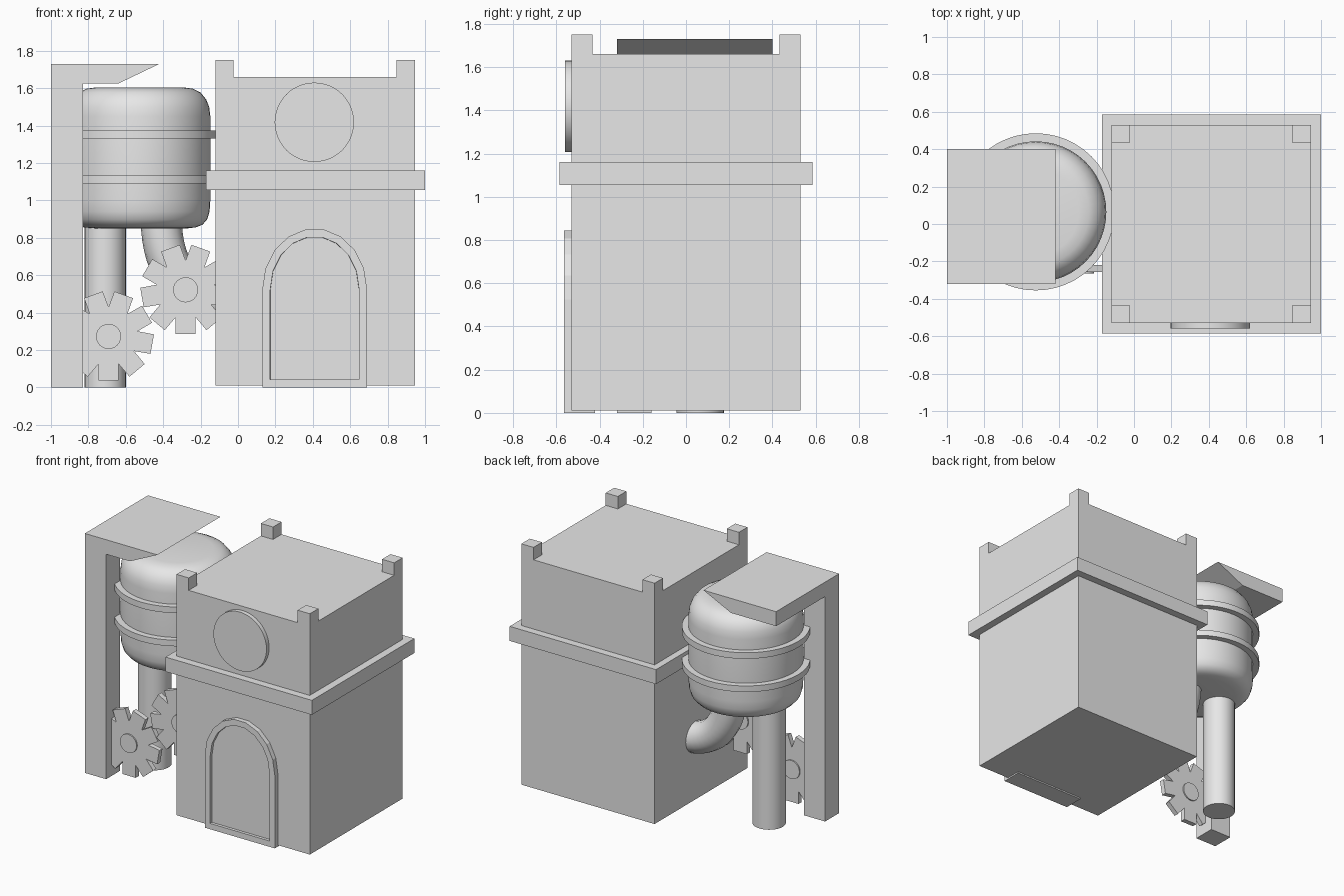
import bpy, bmesh, math

cube = bpy.data.objects.get("Cube")
if cube:
    bpy.data.objects.remove(cube, do_unlink=True)

# Single plain grey for everything
GREY = (0.8, 0.8, 0.8, 1)
grey = bpy.data.materials.new("plain grey")
grey.use_nodes = True
grey.diffuse_color = GREY
grey.node_tree.nodes["Principled BSDF"].inputs["Base Color"].default_value = GREY


def finish(bm, name, smooth=False):
    bmesh.ops.recalc_face_normals(bm, faces=bm.faces)
    mesh = bpy.data.meshes.new(name)
    bm.to_mesh(mesh)
    bm.free()
    mesh.materials.append(grey)
    ob = bpy.data.objects.new(name, mesh)
    bpy.context.collection.objects.link(ob)
    if smooth:
        shade(ob)
    return ob


def shade(ob):
    bpy.ops.object.select_all(action='DESELECT')
    ob.select_set(True)
    bpy.context.view_layer.objects.active = ob
    bpy.ops.object.shade_smooth_by_angle(angle=math.radians(35))


def prism_mesh(points, y0, y1):
    """Extrude an x-z outline from y0 to y1; returns the mesh and its y0 face."""
    bm = bmesh.new()
    front = bm.faces.new([bm.verts.new((x, y0, z)) for x, z in points])
    back = [bm.verts.new((x, y1, z)) for x, z in points]
    bm.faces.new(back[::-1])
    n = len(points)
    for i in range(n):
        j = (i + 1) % n
        bm.faces.new((front.verts[i], front.verts[j], back[j], back[i]))
    bmesh.ops.recalc_face_normals(bm, faces=bm.faces)
    return bm, front


def prism(name, points, y0, y1, smooth=False):
    return finish(prism_mesh(points, y0, y1)[0], name, smooth)


def box(name, x0, x1, y0, y1, z0, z1):
    return prism(name, [(x0, z0), (x1, z0), (x1, z1), (x0, z1)], y0, y1)


def circle(cx, cz, r, n):
    return [(cx + r * math.cos(math.tau * i / n), cz + r * math.sin(math.tau * i / n))
            for i in range(n)]


def lathe(name, profile, cx, cy, steps=48):
    """Spin an (r, z) profile around a vertical axis."""
    bm = bmesh.new()
    verts = [bm.verts.new((cx + r, cy, z)) for r, z in profile]
    edges = [bm.edges.new(pair) for pair in zip(verts, verts[1:])]
    bmesh.ops.spin(bm, geom=verts + edges, cent=(cx, cy, 0), axis=(0, 0, 1),
                   angle=math.tau, steps=steps, use_duplicate=False)
    bmesh.ops.remove_doubles(bm, verts=bm.verts, dist=0.0005)
    return finish(bm, name, True)


# Tower body, band and corner posts
X0, X1, Y = -0.12, 0.945, 0.53
box("tower_body", X0, X1, -Y, Y, 0.01, 1.66)
box("tower_band", X0 - 0.05, X1 + 0.055, -0.585, 0.585, 1.055, 1.16)
S = 0.097
for side, x in (("right", X0), ("left", X1 - S)):
    for end, y in (("front", -Y), ("back", Y - S)):
        box(f"corner_post_{end}_{side}", x, x + S, y, y + S, 1.65, 1.75)

# Round plate above the door
prism("round_plate", circle(0.408, 1.418, 0.212, 48), -0.56, -0.5, True)

# Arched door with a recessed panel
CX, HALF, SPRING, RISE = 0.41, 0.28, 0.525, 0.325
arch = [(CX - HALF, 0), (CX + HALF, 0)]
arch += [(CX + HALF * math.cos(math.pi * i / 9), SPRING + RISE * math.sin(math.pi * i / 9))
         for i in range(10)]
bm, front = prism_mesh(arch, -0.565, -0.42)
bmesh.ops.inset_region(bm, faces=[front], thickness=0.042, use_even_offset=True)
bmesh.ops.inset_region(bm, faces=[front], thickness=0.001, depth=-0.02)
finish(bm, "arched_door")

# Canopy and its post
prism("canopy", [(-1, 1.625), (-0.64, 1.625), (-0.42, 1.73), (-1, 1.73)], -0.32, 0.40)
box("canopy_post", -1, -0.83, -0.32, -0.16, 0, 1.625)

# Rounded tank with two hoops
TX, TY = -0.525, 0.065
lathe("tank", [(0, 0.85), (0.25, 0.85), (0.30, 0.856), (0.335, 0.87), (0.36, 0.898),
               (0.373, 0.94), (0.377, 1.0), (0.377, 1.45), (0.371, 1.5), (0.355, 1.54),
               (0.325, 1.577), (0.285, 1.597), (0.23, 1.605), (0, 1.605)], TX, TY)
for label, z in (("lower", 1.09), ("upper", 1.33)):
    lathe(f"{label}_hoop", [(0.36, z), (0.42, z), (0.42, z + 0.044),
                            (0.36, z + 0.044), (0.36, z)], TX, TY)

# Straight leg pipe
lathe("leg_pipe", [(0, 0), (0.11, 0), (0.11, 0.9), (0, 0.9)], -0.71, TY, 32)

# Bent pipe from the tank into the tower wall
curve = bpy.data.curves.new("bent_pipe", 'CURVE')
curve.dimensions = '3D'
curve.bevel_depth = 0.11
curve.bevel_resolution = 6
curve.use_fill_caps = True
spline = curve.splines.new('BEZIER')
spline.bezier_points.add(1)
spline.resolution_u = 14
path = [((-0.41, 0.90), (-0.41, 1.0), (-0.41, 0.66)),
        ((-0.08, 0.46), (-0.30, 0.47), (0, 0.46))]
for point, (co, left, right) in zip(spline.bezier_points, path):
    point.handle_left_type = point.handle_right_type = 'FREE'
    point.co = (co[0], TY, co[1])
    point.handle_left = (left[0], TY, left[1])
    point.handle_right = (right[0], TY, right[1])
curve.materials.append(grey)
pipe = bpy.data.objects.new("bent_pipe", curve)
bpy.context.collection.objects.link(pipe)
bpy.ops.object.select_all(action='DESELECT')
pipe.select_set(True)
bpy.context.view_layer.objects.active = pipe
bpy.ops.object.convert(target='MESH')
shade(bpy.context.view_layer.objects.active)


# Gears with nine straight-sided teeth and a small hub
def gear(name, cx, cz, teeth=9, tip=0.237, half=0.053, valley=0.157):
    outline = []
    for i in range(teeth):
        a = -math.pi / 2 + math.tau * i / teeth
        c, s = math.cos(a), math.sin(a)
        for w in (-half, half):
            outline.append((cx + tip * c - w * s, cz + tip * s + w * c))
        b = a + math.pi / teeth
        outline.append((cx + valley * math.cos(b), cz + valley * math.sin(b)))
    prism(name, outline, -0.256, -0.22)
    prism(name + "_hub", circle(cx, cz, 0.067, 24), -0.265, -0.211, True)


gear("lower_gear", -0.692, 0.273)
gear("upper_gear", -0.28, 0.522)
